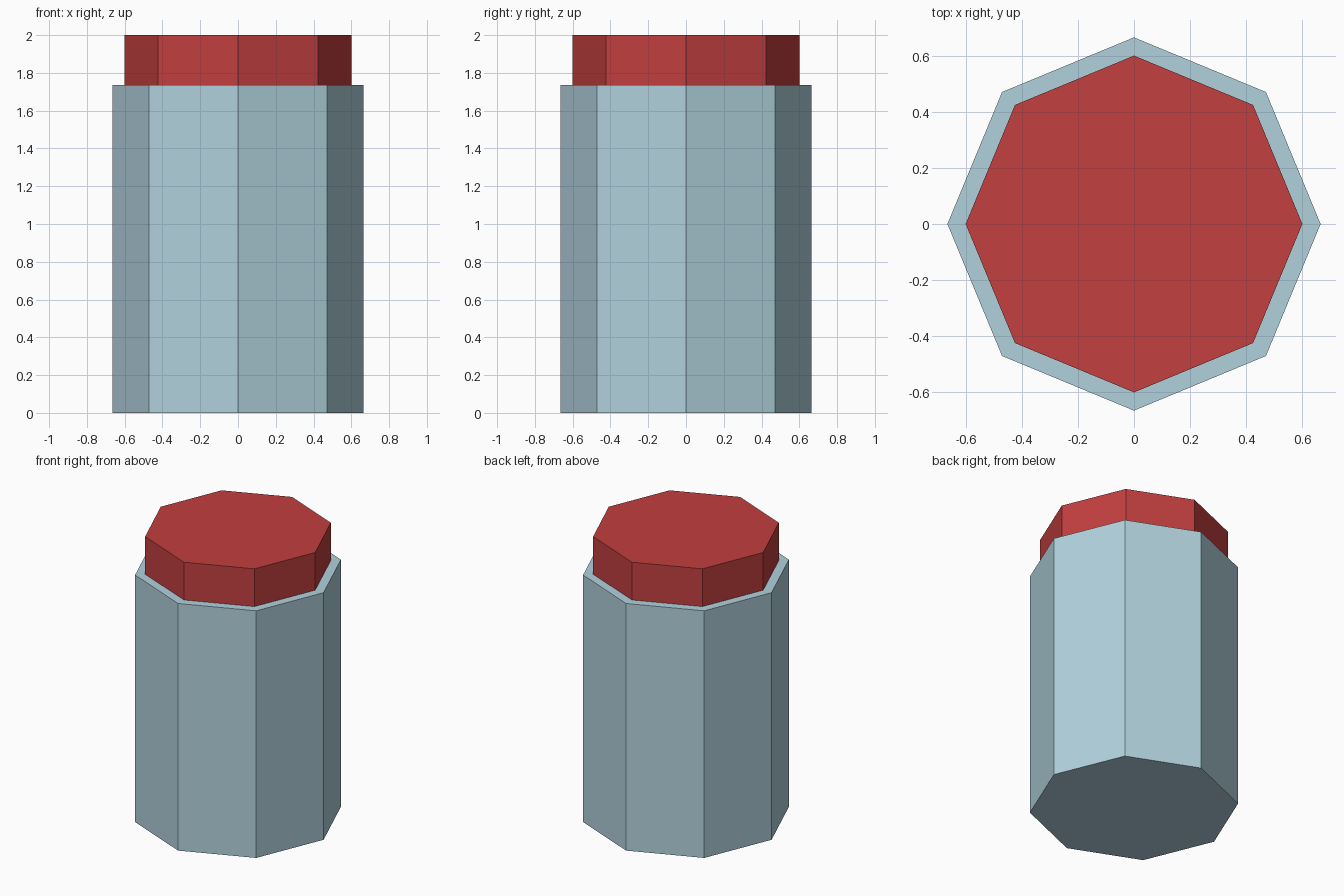
import bpy

if "Cube" in bpy.data.objects:
    bpy.data.objects.remove(bpy.data.objects["Cube"])


def material(name, color):
    mat = bpy.data.materials.new(name)
    mat.diffuse_color = (*color, 1.0)
    mat.use_nodes = True
    mat.node_tree.nodes["Principled BSDF"].inputs["Base Color"].default_value = mat.diffuse_color
    return mat


def octagonal_prism(name, radius, bottom, top, mat):
    # Eight-sided flat-shaded prism with corners on the x and y axes
    bpy.ops.mesh.primitive_cylinder_add(
        vertices=8, radius=radius, depth=top - bottom,
        location=(0, 0, (bottom + top) / 2))
    obj = bpy.context.object
    obj.name = name
    obj.data.materials.append(mat)
    return obj


SHOULDER = 1.735

# Jar body
octagonal_prism("jar_body", 0.665, 0.0, SHOULDER,
                material("pale_blue", (0.44, 0.64, 0.72)))

# Lid, set in slightly from the body edge
octagonal_prism("lid", 0.6, SHOULDER, 2.0,
                material("red", (0.54, 0.05, 0.05)))
